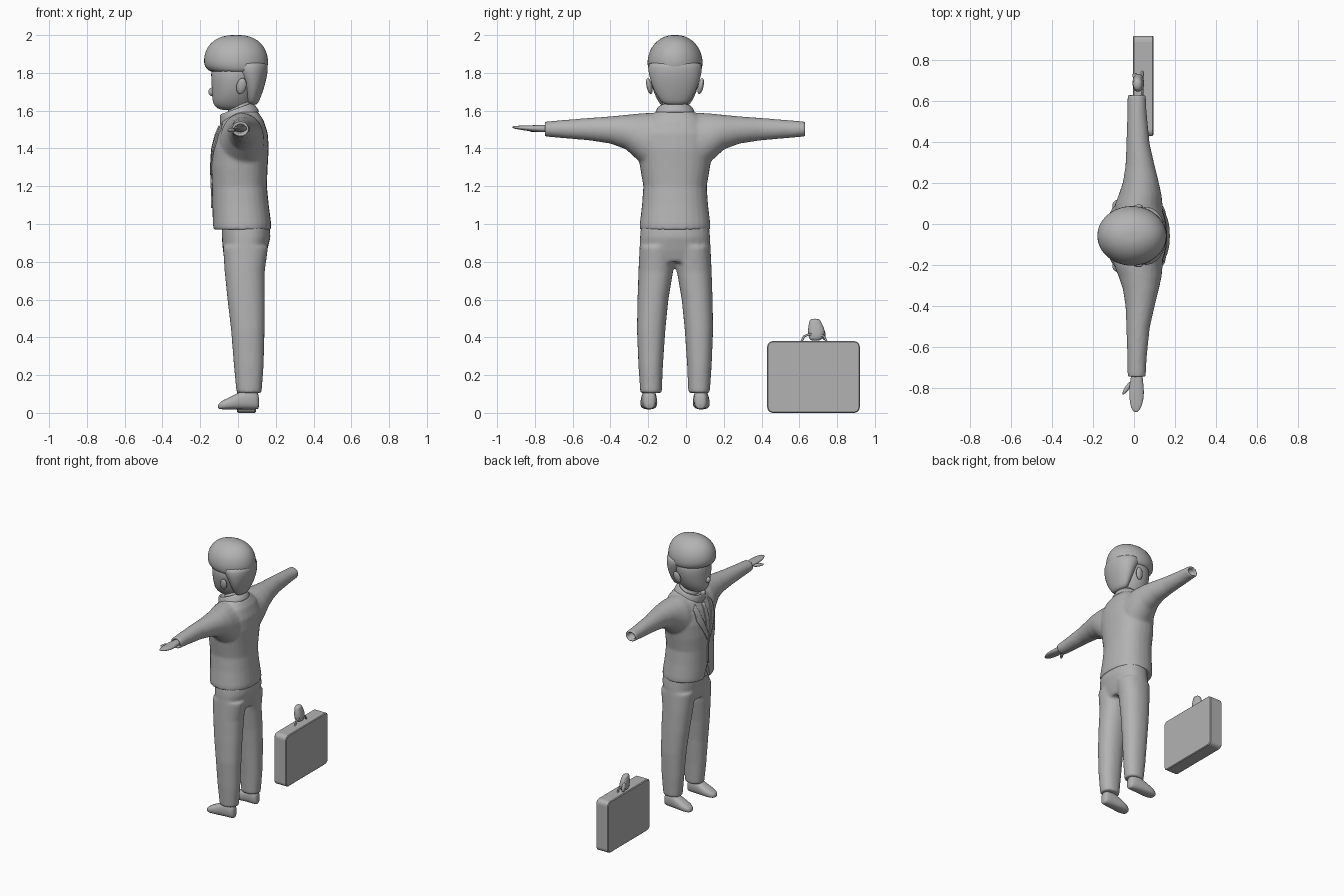
import bpy, bmesh, math
from mathutils import Matrix, Vector

if "Cube" in bpy.data.objects:
    bpy.data.objects.remove(bpy.data.objects["Cube"])

CY = -0.058  # y of the body's symmetry plane

grey = bpy.data.materials.new("plain grey")
grey.diffuse_color = (0.45, 0.45, 0.45, 1)
grey.use_nodes = True
grey.node_tree.nodes["Principled BSDF"].inputs["Base Color"].default_value = grey.diffuse_color


def loft(bm, axis, rings, n=20, power=2.0):
    """Closed tube through rings (t, a0, a1, b0, b1) along an axis."""
    loops = []
    for t, a0, a1, b0, b1 in rings:
        loop = []
        for i in range(n):
            c, s = math.cos(math.tau * i / n), math.sin(math.tau * i / n)
            c = math.copysign(abs(c) ** (2 / power), c)
            s = math.copysign(abs(s) ** (2 / power), s)
            a = (a0 + a1) / 2 + (a1 - a0) / 2 * c
            b = (b0 + b1) / 2 + (b1 - b0) / 2 * s
            loop.append(bm.verts.new({"z": (a, b, t), "y": (a, t, b), "x": (t, a, b)}[axis]))
        loops.append(loop)
    for p, q in zip(loops, loops[1:]):
        for i in range(n):
            j = (i + 1) % n
            bm.faces.new((p[i], p[j], q[j], q[i]))
    bm.faces.new(loops[0][::-1])
    bm.faces.new(loops[-1])


def finish(name, bm, smooth=True, subsurf=0):
    bmesh.ops.recalc_face_normals(bm, faces=bm.faces[:])
    me = bpy.data.meshes.new(name)
    bm.to_mesh(me)
    bm.free()
    me.materials.append(grey)
    ob = bpy.data.objects.new(name, me)
    bpy.context.collection.objects.link(ob)
    for p in me.polygons:
        p.use_smooth = smooth
    if subsurf:
        ob.modifiers.new("subdivide", "SUBSURF").levels = subsurf
        ob.modifiers["subdivide"].render_levels = subsurf
    return ob


def part(name, axis, rings, n=20, power=2.0, subsurf=1):
    bm = bmesh.new()
    loft(bm, axis, rings, n, power)
    return finish(name, bm, True, subsurf)


def centred(rows):
    """Rows (z, x0, x1, half width) placed on the symmetry plane."""
    return [(z, a, b, CY - h, CY + h) for z, a, b, h in rows]


def sided(lo, hi, s):
    return sorted((CY + s * lo, CY + s * hi))


def melt(ob, voxel, rounds):
    """Fuse overlapping pieces into one soft skin."""
    m = ob.modifiers.new("fuse", "REMESH")
    m.mode, m.voxel_size, m.use_smooth_shade = "VOXEL", voxel, True
    m = ob.modifiers.new("soften", "SMOOTH")
    m.factor, m.iterations = 0.5, rounds


def ball(name, loc, radii, rot=(0, 0, 0)):
    bm = bmesh.new()
    bmesh.ops.create_uvsphere(bm, u_segments=16, v_segments=10, radius=1)
    ob = finish(name, bm)
    ob.location, ob.scale, ob.rotation_euler = loc, radii, rot
    return ob


# Jacket: torso and two open sleeves
bm = bmesh.new()
loft(bm, "z", centred([
    (0.97, -0.132, 0.175, 0.187), (1.0, -0.134, 0.176, 0.187), (1.1, -0.136, 0.163, 0.175),
    (1.2, -0.138, 0.153, 0.168), (1.3, -0.142, 0.157, 0.185), (1.4, -0.136, 0.163, 0.2),
    (1.48, -0.115, 0.158, 0.2), (1.55, -0.08, 0.135, 0.16), (1.595, -0.03, 0.105, 0.1)]), 28, 2.3)
for s in (-1, 1):
    sleeve = [(0.05, -0.1, 0.145, 1.27, 1.59), (0.15, -0.095, 0.14, 1.29, 1.588),
              (0.2, -0.075, 0.135, 1.34, 1.584), (0.26, -0.055, 0.122, 1.395, 1.578),
              (0.34, -0.042, 0.102, 1.425, 1.57), (0.45, -0.037, 0.077, 1.442, 1.562),
              (0.6, -0.033, 0.062, 1.455, 1.55), (0.69, -0.032, 0.058, 1.463, 1.542),
              (0.69, -0.019, 0.045, 1.476, 1.529), (0.65, -0.017, 0.043, 1.478, 1.527)]
    loft(bm, "y", [(CY + s * t, a, b, c, d) for t, a, b, c, d in sleeve], 24)
jacket = finish("jacket", bm)
melt(jacket, 0.009, 6)

# Notch where the jacket fronts part at the hem
bm = bmesh.new()
tri = [bm.verts.new((-0.3, CY + y, z)) for y, z in ((-0.05, 0.94), (0.05, 0.94), (0, 1.08))]
face = bm.faces.new(tri)
out = bmesh.ops.extrude_face_region(bm, geom=[face])["geom"]
bmesh.ops.translate(bm, verts=[v for v in out if isinstance(v, bmesh.types.BMVert)], vec=(0.19, 0, 0))
cutter = finish("hem_notch_cutter", bm, False)
cutter.hide_render = True
cutter.hide_viewport = True
cut = jacket.modifiers.new("notch", "BOOLEAN")
cut.operation, cut.object = "DIFFERENCE", cutter


def plate(name, outline):
    """Thin cloth piece wrapped on the chest from a (y, z) outline."""
    bm = bmesh.new()
    bm.faces.new([bm.verts.new((-0.3, CY + y, z)) for y, z in outline])
    bmesh.ops.triangulate(bm, faces=bm.faces[:])
    bmesh.ops.subdivide_edges(bm, edges=bm.edges[:], cuts=7, use_grid_fill=True)
    ob = finish(name, bm)
    w = ob.modifiers.new("wrap", "SHRINKWRAP")
    w.target, w.wrap_method = jacket, "PROJECT"
    w.use_project_x, w.use_project_y, w.use_project_z = True, False, False
    w.use_positive_direction, w.use_negative_direction = True, False
    w.offset = 0.003
    m = ob.modifiers.new("thickness", "SOLIDIFY")
    m.thickness, m.offset = 0.008, 0


# Lapels, tie and front edge
for s, side in ((-1, "right"), (1, "left")):
    plate(side + "_lapel", [(s * y, z) for y, z in
          ((0.075, 1.53), (0.105, 1.5), (0.1, 1.42), (0.005, 1.25), (0.003, 1.3), (0.055, 1.44))])
plate("tie", [(-0.015, 1.52), (0.015, 1.52), (0.022, 1.36), (0, 1.31), (-0.022, 1.36)])
plate("front_edge", [(-0.006, 1.27), (0.006, 1.27), (0.006, 1.085), (-0.006, 1.085)])

# Trousers: hips and two legs
bm = bmesh.new()
loft(bm, "z", centred([(0.8, -0.07, 0.135, 0.185), (0.86, -0.08, 0.155, 0.188),
                       (0.93, -0.086, 0.172, 0.186), (0.99, -0.086, 0.168, 0.18)]), 28, 2.3)
for s in (-1, 1):
    leg = [(0.105, -0.008, 0.125, 0.07, 0.184), (0.25, -0.022, 0.136, 0.064, 0.194),
           (0.44, -0.037, 0.141, 0.051, 0.202), (0.6, -0.056, 0.142, 0.035, 0.199),
           (0.75, -0.071, 0.142, 0.01, 0.194), (0.88, -0.08, 0.16, 0.0, 0.188)]
    loft(bm, "z", [(z, a, b, *sided(c, d, s)) for z, a, b, c, d in leg], 24, 2.2)
melt(finish("trousers", bm), 0.01, 6)

# Shoes
for s, side in ((-1, "right"), (1, "left")):
    shoe = [(0.112, 0.115, 0.155, 0.02, 0.09), (0.1, 0.1, 0.17, 0.018, 0.12),
            (0.05, 0.097, 0.178, 0.018, 0.13), (0.0, 0.094, 0.182, 0.018, 0.107),
            (-0.04, 0.092, 0.186, 0.018, 0.085), (-0.08, 0.1, 0.182, 0.018, 0.068),
            (-0.1, 0.115, 0.168, 0.02, 0.052), (-0.106, 0.13, 0.155, 0.026, 0.042)]
    part(side + "_shoe", "x", [(x, *sided(a, b, s), c, d) for x, a, b, c, d in shoe], 16, 2.6)

# Neck and tilted collar
part("neck", "z", centred([(1.5, -0.06, 0.075, 0.07), (1.66, -0.05, 0.075, 0.068)]), subsurf=0)
collar = part("collar", "z", [(-0.032, -0.108, 0.11, -0.113, 0.113), (-0.025, -0.112, 0.113, -0.116, 0.116),
                              (0.02, -0.096, 0.1, -0.1, 0.1), (0.032, -0.09, 0.094, -0.094, 0.094),
                              (0.028, -0.078, 0.084, -0.082, 0.082), (-0.01, -0.075, 0.08, -0.08, 0.08)], 24)
collar.location, collar.rotation_euler = (0.0, CY, 1.583), (0, math.radians(-20), 0)

# Head, nose and ears
part("head", "z", centred([(1.602, -0.085, 0.04, 0.035), (1.612, -0.112, 0.06, 0.06),
                           (1.635, -0.133, 0.07, 0.08), (1.67, -0.138, 0.085, 0.103),
                           (1.73, -0.14, 0.1, 0.125), (1.79, -0.145, 0.12, 0.135),
                           (1.86, -0.14, 0.12, 0.13)]), 24)
ball("nose", (-0.14, CY, 1.7), (0.017, 0.018, 0.022))
for s, side in ((-1, "right"), (1, "left")):
    ball(side + "_ear", (0.018, CY + s * 0.136, 1.73), (0.026, 0.015, 0.044),
         (math.radians(-12 * s), math.radians(12), 0))

# Hair: rounded cap with fringe, and back tapering to the nape
part("hair_cap", "z", centred([(1.8, -0.12, 0.13, 0.12), (1.808, -0.155, 0.15, 0.138),
                               (1.835, -0.18, 0.16, 0.147), (1.87, -0.183, 0.162, 0.148),
                               (1.915, -0.175, 0.152, 0.137), (1.955, -0.15, 0.128, 0.112),
                               (1.985, -0.11, 0.088, 0.075), (1.999, -0.06, 0.04, 0.035),
                               (2.0, -0.02, 0.0, 0.01)]), 24)
part("hair_back", "z", centred([(1.63, 0.05, 0.102, 0.055), (1.65, 0.04, 0.112, 0.078),
                                (1.7, 0.028, 0.132, 0.11), (1.77, 0.0, 0.153, 0.136),
                                (1.83, -0.05, 0.161, 0.146), (1.87, -0.06, 0.155, 0.14)]), 24)

# Outstretched hand
part("open_hand", "y", [(-0.70, -0.014, 0.04, 1.482, 1.525), (-0.75, -0.014, 0.042, 1.486, 1.525),
                        (-0.79, -0.024, 0.048, 1.487, 1.524), (-0.84, -0.024, 0.05, 1.493, 1.522),
                        (-0.88, -0.02, 0.042, 1.499, 1.521), (-0.91, -0.01, 0.028, 1.505, 1.519),
                        (-0.92, 0.002, 0.016, 1.509, 1.516)], 16, 2.3)
ball("thumb", (-0.032, -0.8, 1.497), (0.011, 0.04, 0.011), (0, 0, math.radians(-35)))

# Briefcase with rounded corners
bm = bmesh.new()
bmesh.ops.create_cube(bm, size=1)
bmesh.ops.scale(bm, verts=bm.verts[:], vec=(0.1, 0.49, 0.38))
bmesh.ops.translate(bm, verts=bm.verts[:], vec=(0.045, 0.675, 0.19))
corners = [e for e in bm.edges if abs(e.verts[0].co.x - e.verts[1].co.x) > 0.05]
bmesh.ops.bevel(bm, geom=corners, offset=0.03, segments=4, profile=0.5, affect="EDGES")
rims = [e for e in bm.edges if len(e.link_faces) == 2 and e.calc_face_angle(0) > 1.2]
bmesh.ops.bevel(bm, geom=rims, offset=0.005, segments=1, affect="EDGES")
finish("briefcase", bm, False)

# Briefcase handle
curve = bpy.data.curves.new("briefcase_handle", "CURVE")
curve.dimensions, curve.bevel_depth, curve.bevel_resolution = "3D", 0.006, 2
path = [(0.61, 0.375), (0.625, 0.405), (0.65, 0.416), (0.705, 0.416), (0.73, 0.405), (0.745, 0.375)]
spline = curve.splines.new("POLY")
spline.points.add(len(path) - 1)
for p, (y, z) in zip(spline.points, path):
    p.co = (0.04, y, z, 1)
curve.materials.append(grey)
bpy.context.collection.objects.link(bpy.data.objects.new("briefcase_handle", curve))

# Hand gripping the handle
part("gripping_hand", "z", [(0.382, 0.012, 0.04, 0.66, 0.71), (0.395, 0.0, 0.05, 0.65, 0.725),
                            (0.42, -0.008, 0.05, 0.645, 0.738), (0.45, -0.008, 0.046, 0.645, 0.733),
                            (0.475, -0.004, 0.04, 0.65, 0.718), (0.5, -0.006, 0.038, 0.655, 0.71)], 14, 2.3)
ball("gripping_thumb", (0.005, 0.725, 0.42), (0.013, 0.013, 0.035), (math.radians(12), 0, 0))
